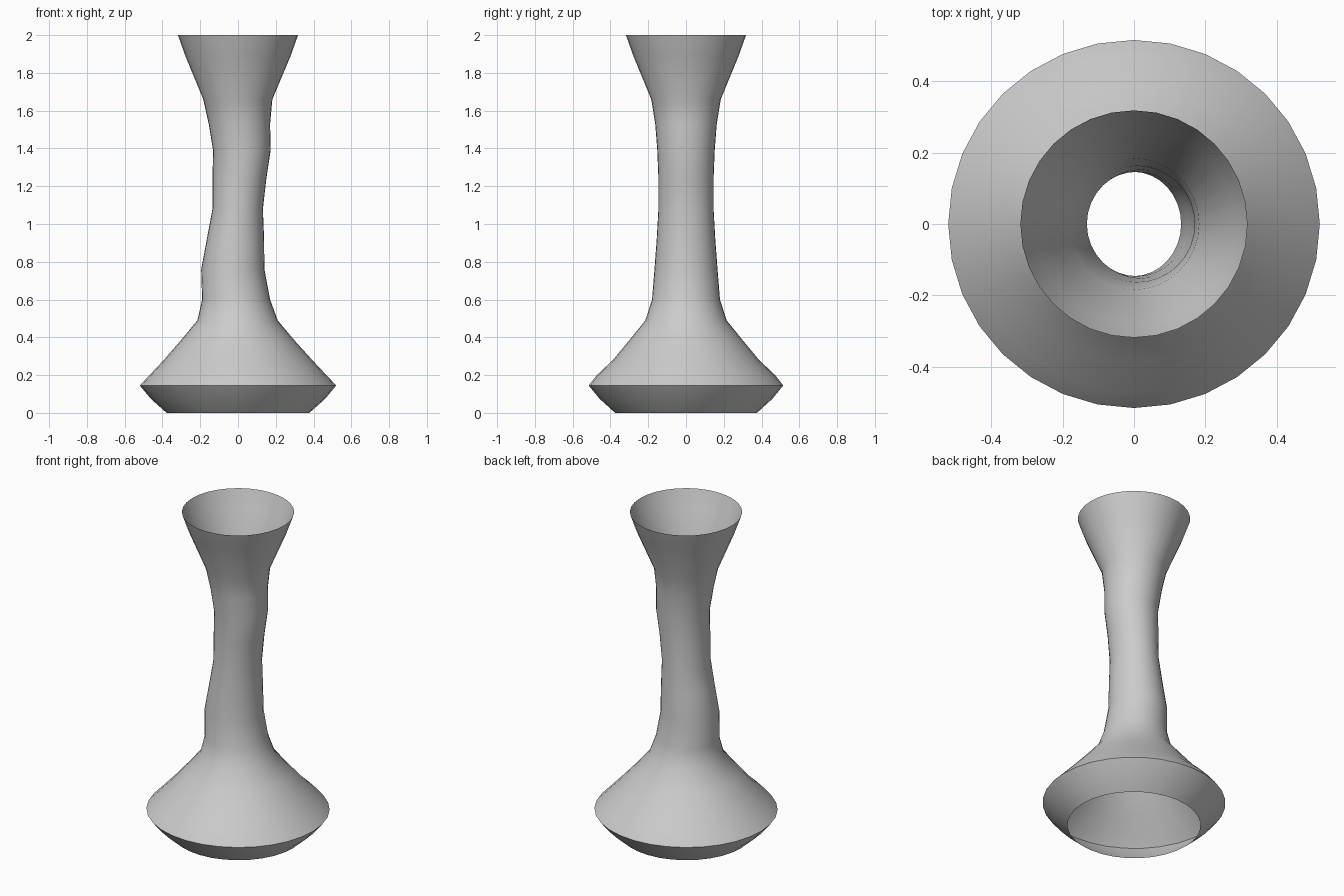
import bpy, bmesh, math

SIDES = 32
# Profile rings: height, left x, right x, y radius
RINGS = [
    (0.00, -0.378, 0.378, 0.375),
    (0.075, -0.462, 0.462, 0.458),
    (0.145, -0.52, 0.52, 0.515),
    (0.20, -0.468, 0.468, 0.472),
    (0.28, -0.393, 0.393, 0.387),
    (0.385, -0.302, 0.298, 0.30),
    (0.49, -0.215, 0.21, 0.215),
    (0.60, -0.19, 0.17, 0.18),
    (0.76, -0.195, 0.14, 0.167),
    (0.92, -0.165, 0.138, 0.155),
    (1.08, -0.135, 0.132, 0.146),
    (1.24, -0.135, 0.15, 0.146),
    (1.39, -0.132, 0.173, 0.152),
    (1.53, -0.155, 0.17, 0.163),
    (1.66, -0.184, 0.182, 0.184),
    (1.89, -0.279, 0.279, 0.279),
    (2.00, -0.318, 0.318, 0.318),
]

# Open, single-walled vase shell with a gently swaying neck
bm = bmesh.new()
loops = []
for z, left, right, ry in RINGS:
    cx, rx = (left + right) / 2, (right - left) / 2
    loops.append([bm.verts.new((cx + rx * math.cos(a), ry * math.sin(a), z))
                  for a in (2 * math.pi * i / SIDES for i in range(SIDES))])
for low, high in zip(loops, loops[1:]):
    for i in range(SIDES):
        j = (i + 1) % SIDES
        bm.faces.new((low[i], low[j], high[j], high[i]))

mesh = bpy.data.meshes.new("vase")
bm.to_mesh(mesh)
bm.free()
vase = bpy.data.objects.new("vase", mesh)
bpy.context.collection.objects.link(vase)

# Smooth shading with a sharp belly rim
bpy.context.view_layer.objects.active = vase
vase.select_set(True)
bpy.ops.object.shade_smooth_by_angle(angle=math.radians(40))
